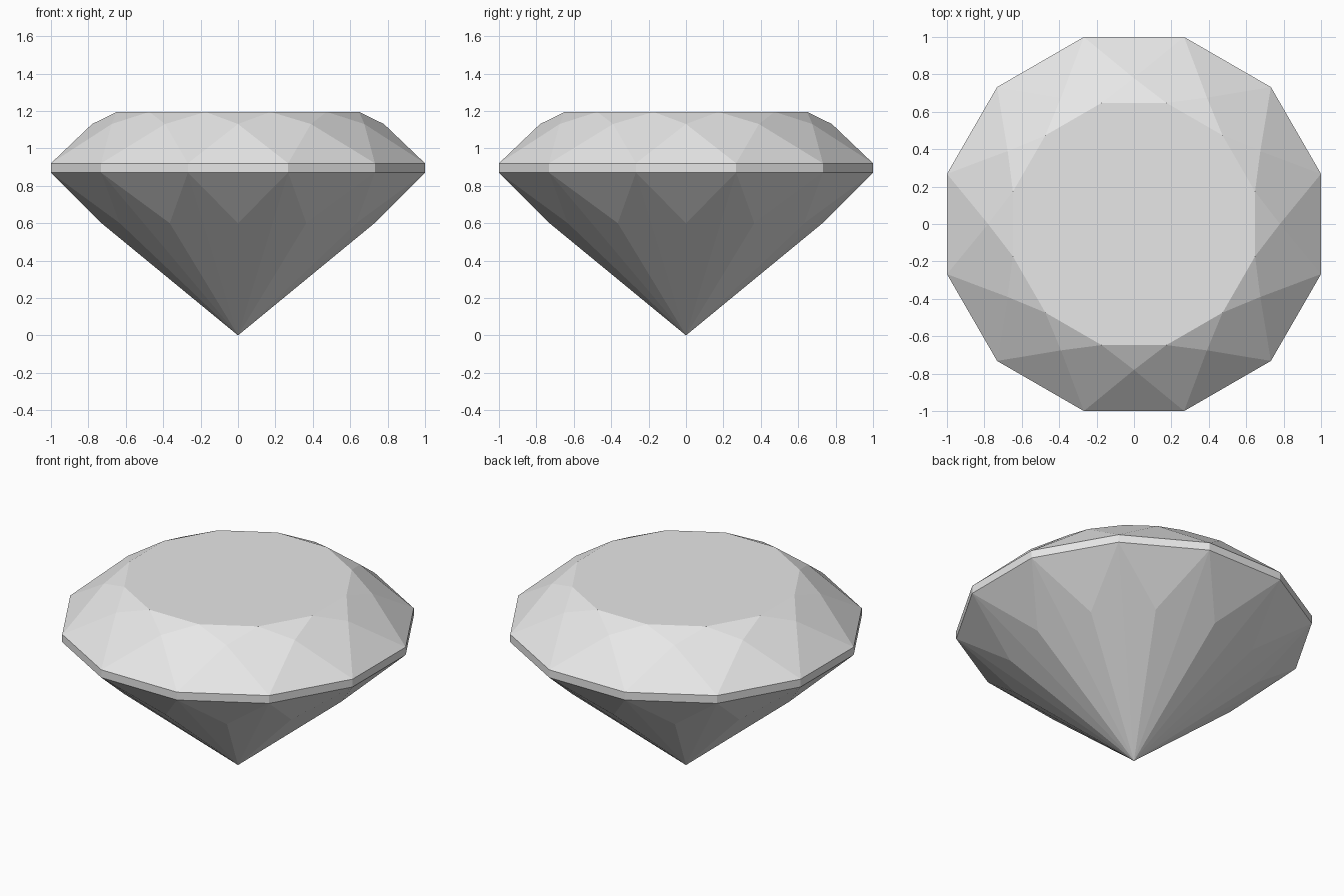
import bpy
import bmesh
from math import cos, sin, pi

SIDES = 12
STEP = 2 * pi / SIDES

cube = bpy.data.objects.get("Cube")
if cube:
    bpy.data.objects.remove(cube)

# Stone colour
stone = bpy.data.materials.new("pale_grey")
stone.use_nodes = True
colour = (0.8, 0.8, 0.8, 1)
stone.diffuse_color = colour
stone.node_tree.nodes["Principled BSDF"].inputs["Base Color"].default_value = colour

bm = bmesh.new()


def ring(radius, z, turn):
    """Ring of vertices, rotated by a fraction of one side."""
    angles = [(i + turn) * STEP for i in range(SIDES)]
    return [bm.verts.new((radius * cos(a), radius * sin(a), z)) for a in angles]


# Rings from the bottom point to the flat table
edge = 1 / cos(STEP / 2)
culet = bm.verts.new((0, 0, 0))
lower_mid = ring(0.73, 0.60, 0)
girdle_low = ring(edge, 0.87, 0.5)
girdle_high = ring(edge, 0.92, 0.5)
upper_mid = ring(0.78, 1.13, 0)
table = ring(0.67, 1.195, 0.5)

for i in range(SIDES):
    p = i - 1
    # Pavilion: triangle below the girdle, and a long kite folded to the point
    bm.faces.new((girdle_low[p], lower_mid[i], girdle_low[i]))
    bm.faces.new((culet, girdle_low[p], lower_mid[p]))
    bm.faces.new((culet, lower_mid[i], girdle_low[p]))
    # Girdle band
    bm.faces.new((girdle_low[p], girdle_low[i], girdle_high[i], girdle_high[p]))
    # Crown: lower triangle, kite and star triangle
    bm.faces.new((girdle_high[p], girdle_high[i], upper_mid[i]))
    bm.faces.new((girdle_high[p], upper_mid[i], table[p], upper_mid[p]))
    bm.faces.new((upper_mid[i], table[i], table[p]))

# Flat table on top
bm.faces.new(table)
bmesh.ops.recalc_face_normals(bm, faces=bm.faces)

mesh = bpy.data.meshes.new("cut_gem")
bm.to_mesh(mesh)
bm.free()
mesh.materials.append(stone)
gem = bpy.data.objects.new("cut_gem", mesh)
bpy.context.collection.objects.link(gem)
